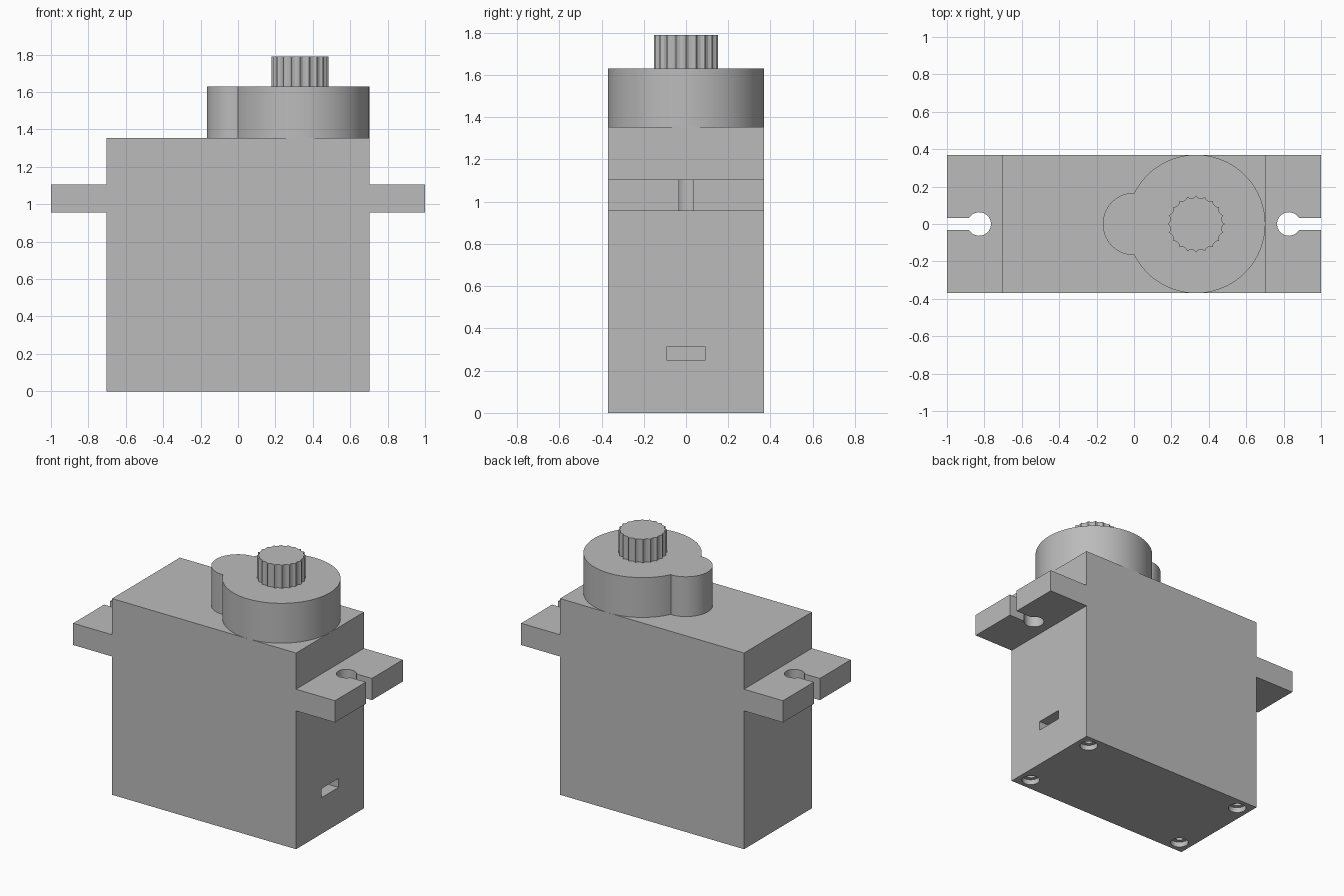
import bpy, bmesh
from math import sin, cos, pi, asin, acos, radians

cube = bpy.data.objects.get("Cube")
if cube:
    bpy.data.objects.remove(cube, do_unlink=True)

grey = bpy.data.materials.new("plain grey")
grey.use_nodes = True
grey.diffuse_color = (0.5, 0.5, 0.5, 1)
grey.node_tree.nodes["Principled BSDF"].inputs["Base Color"].default_value = grey.diffuse_color


def prism(name, outline, z0, z1, smooth=False):
    """Extrude a closed counter-clockwise outline from z0 to z1."""
    bm = bmesh.new()
    base = bm.faces.new([bm.verts.new((x, y, z0)) for x, y in outline])
    top = bmesh.ops.extrude_face_region(bm, geom=[base], use_keep_orig=True)["geom"]
    for v in top:
        if isinstance(v, bmesh.types.BMVert):
            v.co.z = z1
    bmesh.ops.recalc_face_normals(bm, faces=bm.faces)
    mesh = bpy.data.meshes.new(name)
    bm.to_mesh(mesh)
    bm.free()
    mesh.materials.append(grey)
    obj = bpy.data.objects.new(name, mesh)
    bpy.context.collection.objects.link(obj)
    if smooth:
        bpy.ops.object.select_all(action="DESELECT")
        obj.select_set(True)
        bpy.context.view_layer.objects.active = obj
        bpy.ops.object.shade_smooth_by_angle(angle=radians(30))
    return obj


def arc(cx, cy, r, a0, a1, n):
    return [(cx + r * cos(a0 + (a1 - a0) * i / n), cy + r * sin(a0 + (a1 - a0) * i / n))
            for i in range(n + 1)]


def circle(cx, cy, r, n=32):
    return arc(cx, cy, r, 0, 2 * pi, n)[:-1]


def rect(x0, x1, y0, y1):
    return [(x0, y0), (x1, y0), (x1, y1), (x0, y1)]


def cut(obj, cutter):
    mod = obj.modifiers.new("cut", "BOOLEAN")
    mod.operation, mod.solver, mod.object = "DIFFERENCE", "EXACT", cutter
    bpy.ops.object.select_all(action="DESELECT")
    obj.select_set(True)
    bpy.context.view_layer.objects.active = obj
    bpy.ops.object.modifier_apply(modifier=mod.name)
    bpy.data.objects.remove(cutter, do_unlink=True)


# Main case with cable slot and stepped screw holes underneath
W, D, H = 0.703, 0.37, 1.355
body = prism("body", rect(-W, W, -D, D), 0, H)
cut(body, prism("cable_cutter", rect(W - 0.15, W + 0.1, -0.093, 0.093), 0.25, 0.312))
for sx in (-1, 1):
    for sy in (-1, 1):
        x, y = sx * (W - 0.088), sy * (D - 0.085)
        cut(body, prism("head_cutter", circle(x, y, 0.056), -0.1, 0.035))
        cut(body, prism("shaft_cutter", circle(x, y, 0.03, 24), -0.1, 0.15))

# Mounting tabs with keyhole slots
hole_x, hole_r, half = 0.828, 0.063, 0.033
a = asin(half / hole_r)
keyhole = arc(hole_x, 0, hole_r, a, 2 * pi - a, 32)
tab = [(W, -D), (1, -D), (1, -half)] + keyhole[::-1] + [(1, half), (1, D), (W, D)]
prism("left_mounting_tab", tab, 0.955, 1.105, True)
prism("right_mounting_tab", [(-x, y) for x, y in tab[::-1]], 0.955, 1.105, True)

# Gear housing: large round merged with a small round
cx, R, r = 0.332, D, 0.167
join = acos(cx / R)
housing = arc(cx, 0, R, join - pi, pi - join, 96) + arc(0, 0, r, pi / 2, 1.5 * pi, 40)[1:-1]
prism("gear_housing", housing, H, 1.63, True)

# Splined output shaft
teeth = 20
spline = []
for i in range(teeth):
    for part, rad in ((0, 0.152), (0.15, 0.145), (0.35, 0.14), (0.65, 0.14), (0.85, 0.145)):
        t = 2 * pi * (i + part) / teeth
        spline.append((cx + rad * cos(t), rad * sin(t)))
shaft = prism("output_shaft", spline, 1.63, 1.79)
